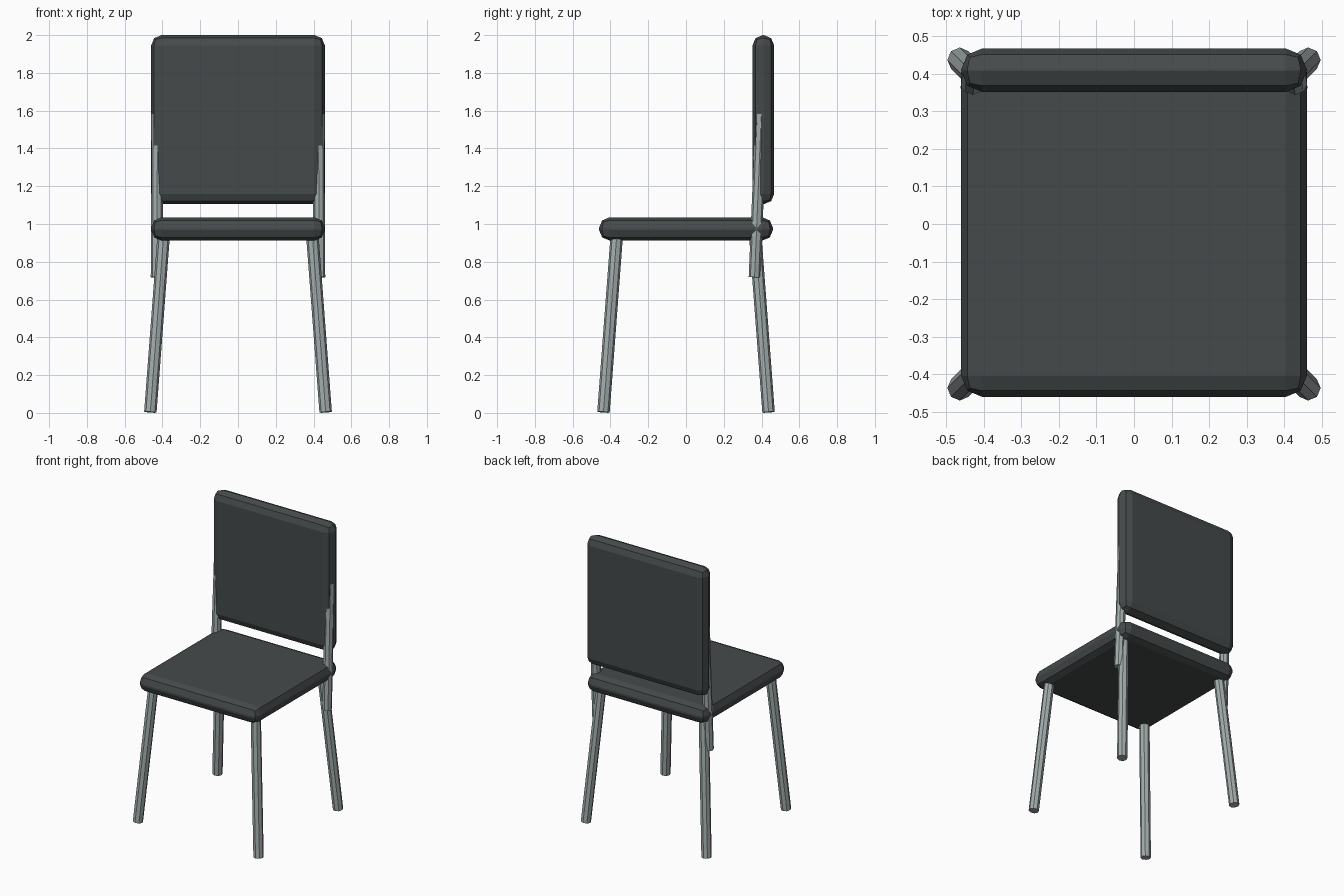
import bpy
from mathutils import Vector

if "Cube" in bpy.data.objects:
    bpy.data.objects.remove(bpy.data.objects["Cube"])


def material(name, rgb):
    m = bpy.data.materials.new(name)
    m.diffuse_color = (*rgb, 1)
    m.use_nodes = True
    m.node_tree.nodes["Principled BSDF"].inputs["Base Color"].default_value = m.diffuse_color
    return m


pad_mat = material("dark_pad", (0.06, 0.068, 0.07))
tube_mat = material("grey_metal", (0.36, 0.41, 0.41))


def cushion(name, lo, hi):
    """Box with chunky two-segment rounded edges."""
    lo, hi = Vector(lo), Vector(hi)
    bpy.ops.mesh.primitive_cube_add(size=1, location=(lo + hi) / 2)
    ob = bpy.context.object
    ob.name = name
    ob.scale = hi - lo
    bpy.ops.object.transform_apply(location=False, rotation=False, scale=True)
    bev = ob.modifiers.new("round_edges", 'BEVEL')
    bev.width, bev.segments = 0.055, 2
    ob.data.materials.append(pad_mat)


def tube(name, bottom, top, radius):
    """Eight-sided tube between two points."""
    a, b = Vector(bottom), Vector(top)
    bpy.ops.mesh.primitive_cylinder_add(vertices=8, radius=radius,
                                        depth=(b - a).length, location=(a + b) / 2)
    ob = bpy.context.object
    ob.name = name
    ob.rotation_euler = Vector((0, 0, 1)).rotation_difference(b - a).to_euler()
    ob.data.materials.append(tube_mat)


# Seat and backrest pads
cushion("seat", (-0.46, -0.46, 0.913), (0.46, 0.46, 1.035))
cushion("backrest", (-0.46, 0.352, 1.105), (0.46, 0.467, 2.0))

for sx, side in ((-1, "left"), (1, "right")):
    # Splayed legs
    for sy, end in ((-1, "front"), (1, "back")):
        tube(f"{end}_leg_{side}", (sx * 0.464, sy * 0.437, 0.004),
             (sx * 0.392, sy * 0.365, 0.96), 0.033)
    # Uprights joining the back legs to the backrest
    tube(f"back_upright_{side}", (sx * 0.431, 0.363, 0.718),
         (sx * 0.424, 0.41, 1.85), 0.031)
